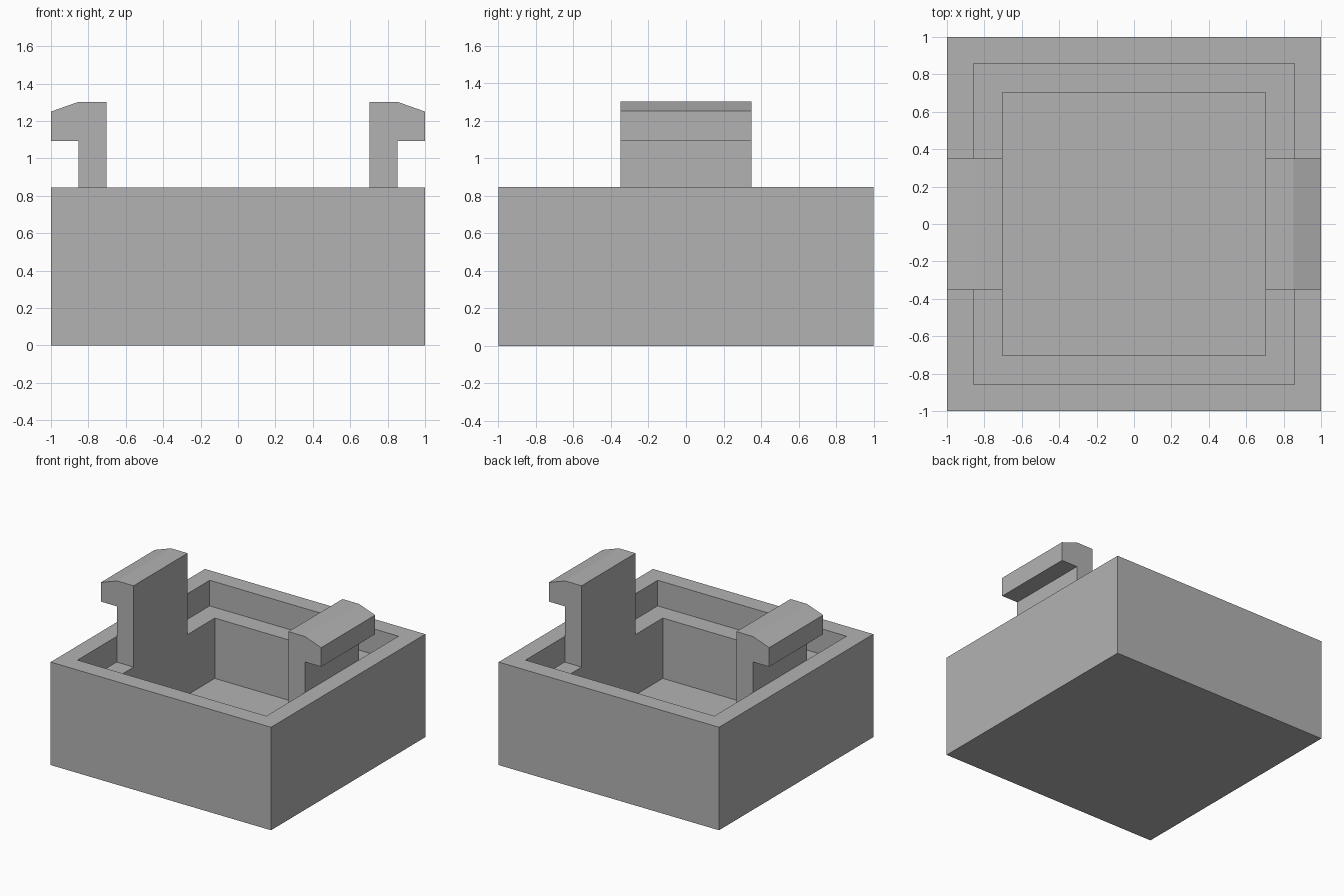
import bpy
import bmesh

cube = bpy.data.objects.get("Cube")
if cube:
    bpy.data.objects.remove(cube, do_unlink=True)

GREY = (0.45, 0.45, 0.45, 1)
grey = bpy.data.materials.new("plain grey")
grey.use_nodes = True
grey.diffuse_color = GREY
grey.node_tree.nodes["Principled BSDF"].inputs["Base Color"].default_value = GREY

RIM, LEDGE, FLOOR = 0.845, 0.635, 0.14   # heights
OUTER, RECESS, POCKET = 1.0, 0.857, 0.703  # half widths
CLIP_HALF = 0.35


def finish(name, bm):
    bmesh.ops.recalc_face_normals(bm, faces=bm.faces)
    mesh = bpy.data.meshes.new(name)
    bm.to_mesh(mesh)
    bm.free()
    mesh.materials.append(grey)
    obj = bpy.data.objects.new(name, mesh)
    bpy.context.collection.objects.link(obj)
    return obj


def square_tray(name, steps):
    """Join square loops of (half width, height) and cap both ends."""
    bm = bmesh.new()
    loops = []
    for h, z in steps:
        corners = ((-h, -h), (h, -h), (h, h), (-h, h))
        loops.append([bm.verts.new((x, y, z)) for x, y in corners])
    for a, b in zip(loops, loops[1:]):
        for i in range(4):
            j = (i + 1) % 4
            bm.faces.new((a[i], a[j], b[j], b[i]))
    bm.faces.new(loops[0])
    bm.faces.new(loops[-1])
    return finish(name, bm)


def clip(name, side):
    """Extrude the hooked profile along y."""
    stem = 0.853
    profile = [(POCKET, LEDGE), (stem, LEDGE), (stem, 1.093), (1.0, 1.093),
               (1.0, 1.25), (stem, 1.302), (POCKET, 1.302)]
    bm = bmesh.new()
    face = bm.faces.new([bm.verts.new((side * x, -CLIP_HALF, z)) for x, z in profile])
    new = bmesh.ops.extrude_face_region(bm, geom=[face])["geom"]
    verts = [v for v in new if isinstance(v, bmesh.types.BMVert)]
    bmesh.ops.translate(bm, verts=verts, vec=(0, 2 * CLIP_HALF, 0))
    return finish(name, bm)


# Open box with a stepped ledge inside
square_tray("box_body", [(OUTER, 0), (OUTER, RIM), (RECESS, RIM),
                         (RECESS, LEDGE), (POCKET, LEDGE), (POCKET, FLOOR)])

# Outward facing snap clips standing on the ledge
clip("left_clip", 1)
clip("right_clip", -1)
